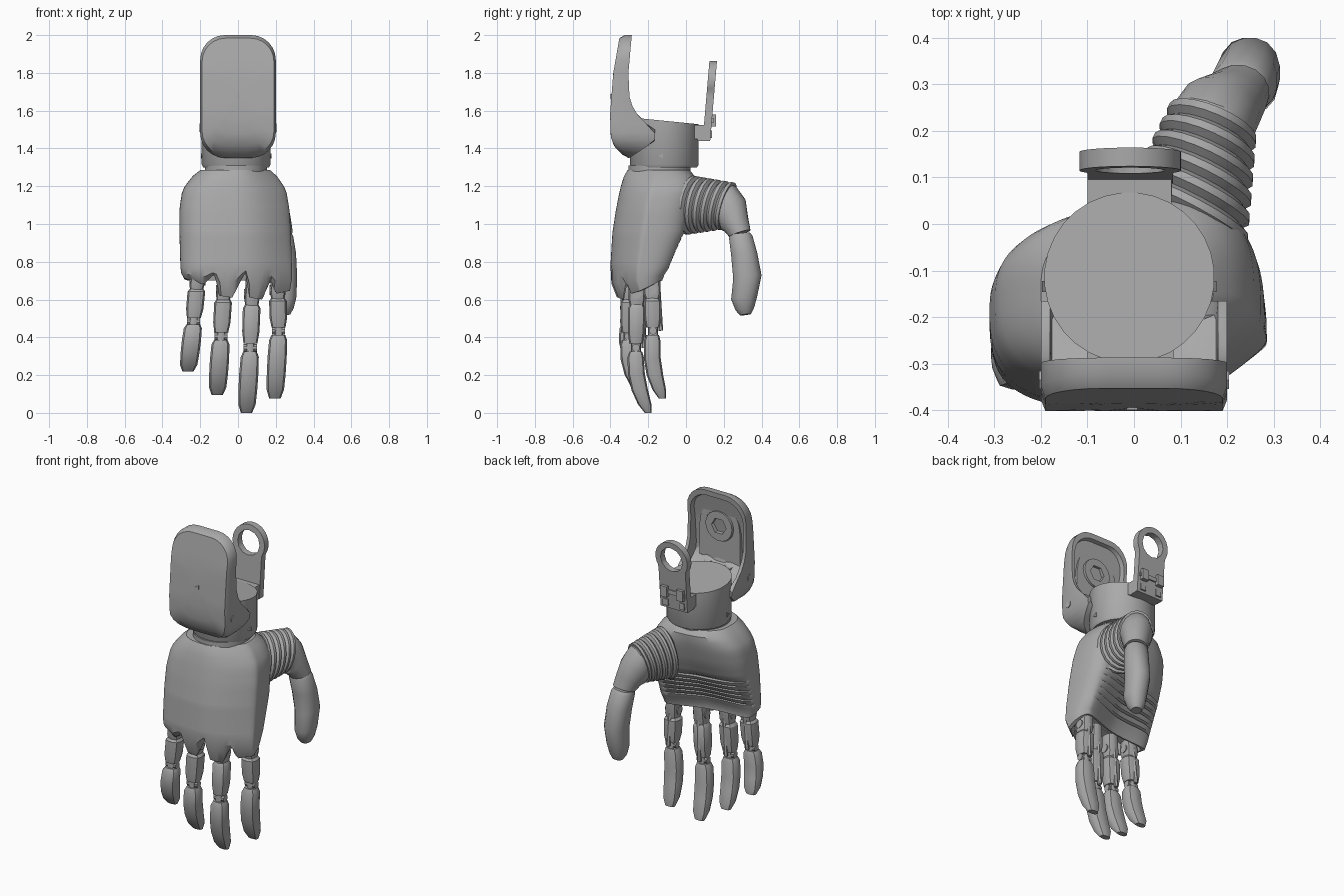
import bpy, bmesh, math
from mathutils import Vector

cube = bpy.data.objects.get("Cube")
if cube:
    bpy.data.objects.remove(cube, do_unlink=True)

grey = bpy.data.materials.new("mid_grey")
grey.use_nodes = True
grey.diffuse_color = (0.4, 0.4, 0.4, 1)
grey.node_tree.nodes["Principled BSDF"].inputs["Base Color"].default_value = (0.4, 0.4, 0.4, 1)


def interp(table, t):
    """Row values of a table sorted by its first column, blended at t."""
    if t <= table[0][0]:
        return table[0][1:]
    for a, b in zip(table, table[1:]):
        if t <= b[0]:
            f = (t - a[0]) / (b[0] - a[0])
            return [p + (q - p) * f for p, q in zip(a[1:], b[1:])]
    return table[-1][1:]


def loft(name, rings, closed=False, angle=32):
    """Skin a list of equal rings; closed joins the last ring to the first."""
    bm = bmesh.new()
    rows = [[bm.verts.new(p) for p in r] for r in rings]
    n = len(rows[0])
    pairs = list(zip(rows, rows[1:])) + ([(rows[-1], rows[0])] if closed else [])
    for a, b in pairs:
        for i in range(n):
            j = (i + 1) % n
            bm.faces.new((a[i], a[j], b[j], b[i]))
    if not closed:
        bm.faces.new(rows[0])
        bm.faces.new(rows[-1])
    bmesh.ops.recalc_face_normals(bm, faces=bm.faces)
    me = bpy.data.meshes.new(name)
    bm.to_mesh(me)
    bm.free()
    me.materials.append(grey)
    ob = bpy.data.objects.new(name, me)
    bpy.context.collection.objects.link(ob)
    bpy.ops.object.select_all(action='DESELECT')
    ob.select_set(True)
    bpy.context.view_layer.objects.active = ob
    bpy.ops.object.shade_smooth_by_angle(angle=math.radians(angle))


def ring(c, normal, rx, ry, n=16, power=2):
    """Superellipse of n points around c, facing along normal."""
    nv = Vector(normal).normalized()
    ref = Vector((0, 1, 0)) if abs(nv.x) > 0.9 else Vector((1, 0, 0))
    u = (ref - nv * nv.dot(ref)).normalized()
    v = nv.cross(u)
    pts = []
    for i in range(n):
        a = 2 * math.pi * (i + 0.5) / n
        ca, sa = math.cos(a), math.sin(a)
        k = (abs(ca) ** power + abs(sa) ** power) ** (-1 / power)
        pts.append(Vector(c) + u * (rx * k * ca) + v * (ry * k * sa))
    return pts


def cylinder(name, a, b, r, n=12):
    a, b = Vector(a), Vector(b)
    loft(name, [ring(a, b - a, r, r, n), ring(b, b - a, r, r, n)])


def box(name, lo, hi):
    corners = [(lo[0], lo[1]), (hi[0], lo[1]), (hi[0], hi[1]), (lo[0], hi[1])]
    loft(name, [[(x, y, z) for x, y in corners] for z in (lo[2], hi[2])])


def rounded_rect(hw, hh, r, steps=6):
    pts = []
    arcs = [(hw - r, hh - r), (r - hw, hh - r), (r - hw, r - hh), (hw - r, r - hh)]
    for q, (cx, cz) in enumerate(arcs):
        for i in range(steps + 1):
            a = math.pi / 2 * (q + i / steps)
            pts.append(Vector((cx + r * math.cos(a), cz + r * math.sin(a))))
        turn = math.pi / 2 * (q + 1)
        end = Vector(arcs[(q + 1) % 4]) + r * Vector((math.cos(turn), math.sin(turn)))
        start = pts[-1].copy()
        pts += [start.lerp(end, i / 8) for i in range(1, 8)]
    return pts


def holed_plate(name, cx, cz, r, hw, zlow, hole, sides, y_at, thick):
    """Upright plate with a round head and a polygonal hole in it."""
    corner = math.atan2(zlow - cz, hw)
    angles = sorted([2 * math.pi * i / 36 - math.pi for i in range(36)] + [corner, -math.pi - corner])
    outer, inner = [], []
    for a in angles:
        ca, sa = math.cos(a), math.sin(a)
        t = r
        if sa < -0.01:
            t = max(r, min(hw / max(abs(ca), 1e-4), (cz - zlow) / -sa))
        outer.append((cx + t * ca, cz + t * sa))
        step = math.pi / sides
        h = hole * math.cos(step) / math.cos((a % (2 * step)) - step)
        inner.append((cx + h * ca, cz + h * sa))
    loops = [(outer, 0), (outer, thick), (inner, thick), (inner, 0)]
    loft(name, [[(x, y_at(z) + d, z) for x, z in o] for o, d in loops], closed=True)


# Palm: stacked sections, thumb mound, hollow ribbed grip, knuckle edge below
palm_rows = [  # z, x min, x max, y min, y max, hollow
    (0.64, -0.285, 0.275, -0.365, -0.12, 0.08), (0.70, -0.30, 0.285, -0.395, -0.11, 0.09),
    (0.78, -0.305, 0.285, -0.40, -0.085, 0.09), (0.95, -0.31, 0.28, -0.39, -0.03, 0.03),
    (1.08, -0.31, 0.272, -0.37, 0.0, 0), (1.18, -0.295, 0.255, -0.35, 0.03, 0),
    (1.25, -0.245, 0.21, -0.33, 0.045, 0), (1.285, -0.20, 0.17, -0.31, 0.02, 0)]
knuckle_edge = [(-0.31, 0.72), (-0.18, 0.68), (-0.12, 0.74), (-0.10, 0.62), (-0.03, 0.61), (0.04, 0.75),
                (0.06, 0.61), (0.13, 0.60), (0.17, 0.71), (0.20, 0.63), (0.29, 0.65)]
mound = [(0.64, 0.04), (0.95, 0.085), (1.18, 0.07), (1.285, 0.0)]


def palm_ring(z, shrink=1.0, lift=0.0, rib=0.0):
    x0, x1, y0, y1, hollow = interp(palm_rows, z)
    cx, cy, hx, hy = (x0 + x1) / 2, (y0 + y1) / 2, (x1 - x0) / 2, (y1 - y0) / 2
    pts = []
    for p in ring((cx, cy, z), (0, 0, 1), hx * shrink, hy * shrink, 96, 2.8):
        u, v = (p.x - cx) / hx, (p.y - cy) / hy
        edge = interp(knuckle_edge, p.x)[0]
        if v > 0:
            p.y -= (hollow + rib) * max(0, 1 - (u + 0.2) ** 2)
            p.y += v * (interp(mound, z)[0] * max(0, u) + 0.03 * min(0, u))
            edge += (0.70 - edge) * min(1, v * 1.5)
        else:
            p.y -= 0.11 * v * max(0, u) ** 2
        if z < 0.76:
            p.z = 0.76 - (0.76 - z) / 0.12 * (0.76 - edge)
        p.z += lift
        pts.append(p)
    return pts


levels = [palm_ring(0.64, 0.85, 0.06), palm_ring(0.64, 0.93), palm_ring(0.64), palm_ring(0.70)]
for i in range(6):
    z = 0.765 + i * 0.034
    levels += [palm_ring(z), palm_ring(z + 0.022), palm_ring(z + 0.026, rib=0.018)]
levels += [palm_ring(0.98 + 0.305 * i / 10) for i in range(11)]
loft("palm", levels, angle=35)

# Wrist: thin neck, gap and collar with a sloping top
cylinder("wrist_neck", (-0.01, -0.14, 1.27), (-0.01, -0.14, 1.31), 0.165, 32)
collar = [ring((-0.01, -0.115, z), (0, 0, 1), r, r, 32) for z, r in ((1.30, 0.175), (1.315, 0.183), (1.54, 0.183))]
for p in collar[-1]:
    p.z = 1.535 - 0.1 * p.y
loft("wrist_collar", collar)
box("collar_rear_tab", (-0.10, -0.03, 1.45), (0.08, 0.10, 1.525))
box("collar_front_tab", (-0.10, -0.35, 1.40), (0.085, -0.2, 1.555))

# Front guard: curved shell with a raised rim, side flanges and solid foot
front_curve = [(1.35, -0.31), (1.37, -0.34), (1.41, -0.38), (1.46, -0.398), (1.58, -0.402), (1.8, -0.385), (2.0, -0.35)]
rim_curve = [(1.35, -0.30), (1.44, -0.165), (1.50, -0.165), (1.55, -0.24), (1.65, -0.298), (1.8, -0.305), (2.0, -0.287)]


def guard_ring(scale, kind):
    pts = []
    for q in rounded_rect(0.2, 0.325, 0.13):
        z = 1.675 + q.y * scale
        f, b = interp(front_curve, z)[0], interp(rim_curve, z)[0]
        foot = interp([(1.50, b - 0.03), (1.60, f + 0.045)], z)[0]
        y = {"front": f, "edge": min(f + 0.025, b - 0.005), "rim": b, "recess": min(foot, b - 0.004)}[kind]
        pts.append((q.x * scale, y, z))
    return pts


guard = [(s, "front") for s in (0.05, 0.35, 0.6, 0.8, 0.95)] + [(1, "edge"), (1, "rim"), (0.9, "rim")]
guard += [(s, "recess") for s in (0.88, 0.75, 0.6, 0.35, 0.05)]
loft("front_guard", [guard_ring(s, k) for s, k in guard])
holed_plate("guard_boss", 0, 1.78, 0.135, 0.14, 1.50, 0.095, 24, lambda z: -0.36, 0.03)
holed_plate("guard_hub", 0, 1.78, 0.09, 0.05, 1.72, 0.05, 6, lambda z: -0.365, 0.045)

# Rear lug: eyelet plate leaning back, with clamp blocks at its foot
holed_plate("rear_lug", -0.008, 1.755, 0.109, 0.092, 1.44, 0.075, 12, lambda z: 0.088 + 0.085 * (z - 1.44), 0.04)
box("lug_foot", (-0.098, 0.06, 1.44), (0.082, 0.128, 1.475))
for x in (-0.065, 0.045):
    box("lug_clamp", (x - 0.022, 0.12, 1.515), (x + 0.022, 0.158, 1.58))
    box("lug_socket", (x - 0.018, 0.11, 1.455), (x + 0.018, 0.138, 1.495))
box("lug_crossbar", (-0.09, 0.12, 1.535), (0.075, 0.145, 1.56))

# Screws on the guard sides, collar and guard face
for s in (-1, 1):
    cylinder("guard_screw", (s * 0.19, -0.335, 1.51), (s * 0.204, -0.335, 1.51), 0.022, 6)
    cylinder("collar_screw", (s * 0.165 - 0.01, -0.13, 1.36), (s * 0.187 - 0.01, -0.13, 1.36), 0.016, 3)
cylinder("face_screw", (0, -0.38, 1.675), (0, -0.399, 1.675), 0.016, 3)

# Fingers: knuckle stalk, first segment, hinge and curved tip
fingers = {
    "little": ((-0.215, -0.30, 0.70), (-0.235, -0.305, 0.485), (-0.265, -0.26, 0.22)),
    "ring": ((-0.075, -0.30, 0.65), (-0.09, -0.305, 0.405), (-0.11, -0.235, 0.095)),
    "middle": ((0.075, -0.26, 0.63), (0.065, -0.265, 0.345), (0.045, -0.20, 0.0)),
    "index": ((0.21, -0.18, 0.65), (0.215, -0.175, 0.435), (0.195, -0.125, 0.075))}


def along(a, b, rows, bow=0.0):
    out = []
    for t, hx, hy in rows:
        c = a.lerp(b, t) + Vector((0, -bow * math.sin(math.pi * t), 0))
        out.append(ring(c, (0, 0, 1), hx, hy, 12, 3.2))
    return out


for name, (base, joint, tip) in fingers.items():
    base, joint, tip = Vector(base), Vector(joint), Vector(tip)
    loft(name + "_stalk", along(base, joint, [(-0.35, 0.036, 0.045), (0.1, 0.04, 0.045), (0.3, 0.032, 0.03)]))
    loft(name + "_first_segment", along(base, joint, [(0.2, 0.036, 0.034), (0.27, 0.047, 0.046),
                                                     (0.7, 0.046, 0.045), (0.92, 0.037, 0.036)]))
    loft(name + "_link", along(base, joint, [(0.85, 0.022, 0.026), (1.15, 0.022, 0.026)]))
    loft(name + "_tip", along(joint, tip, [(0.06, 0.036, 0.034), (0.14, 0.048, 0.043), (0.4, 0.051, 0.045),
                                           (0.65, 0.05, 0.044), (0.87, 0.046, 0.036), (1, 0.03, 0.018)], 0.025))
    side = Vector((0.035, 0, 0))
    cylinder(name + "_hinge", joint - side, joint + side, 0.021, 10)
    cylinder(name + "_knuckle_pin", base - side * 1.2, base + side * 1.2, 0.026, 10)
    back = Vector((0, 0.042, 0))
    cylinder(name + "_tendon", base + back * 0.8, joint + back, 0.012, 6)

# Thumb: ribbed leaning sleeve, bent first segment and blunt tip
ribs = []
start, end = Vector((0.115, 0.01, 1.1)), Vector((0.17, 0.222, 1.095))
for i in range(6):
    for t, k in ((0, 0.88), (0.35, 1), (0.75, 1)):
        f = (i + t) / 5.8
        lean = (0.48 - 0.12 * f, 0.9, -0.12 - 0.14 * f)
        ribs.append(ring(start.lerp(end, f), lean, (0.145 - 0.045 * f) * k, (0.16 - 0.03 * f) * k, 20))
loft("thumb_sleeve", ribs, angle=25)
elbow = [((0.165, 0.19, 1.098), (0.36, 0.93, -0.2), 0.088, 0.115), ((0.172, 0.225, 1.09), (0.36, 0.92, -0.28), 0.092, 0.118),
         ((0.187, 0.25, 1.05), (0.3, 0.8, -0.6), 0.088, 0.104), ((0.208, 0.265, 1.0), (0.2, 0.5, -0.85), 0.076, 0.074),
         ((0.225, 0.285, 0.95), (0.12, 0.3, -0.95), 0.066, 0.06)]
loft("thumb_first_segment", [ring(*e, 16) for e in elbow])
thumb = [((0.225, 0.286, 0.947), 0.058, 0.054), ((0.227, 0.29, 0.93), 0.066, 0.063), ((0.24, 0.308, 0.84), 0.068, 0.07),
         ((0.248, 0.325, 0.72), 0.066, 0.076), ((0.25, 0.308, 0.61), 0.06, 0.07), ((0.247, 0.311, 0.55), 0.048, 0.05),
         ((0.247, 0.315, 0.52), 0.03, 0.03)]
loft("thumb_tip", [ring(c, (0.08, 0.12, -1), a, b, 16, 2.3) for c, a, b in thumb])
